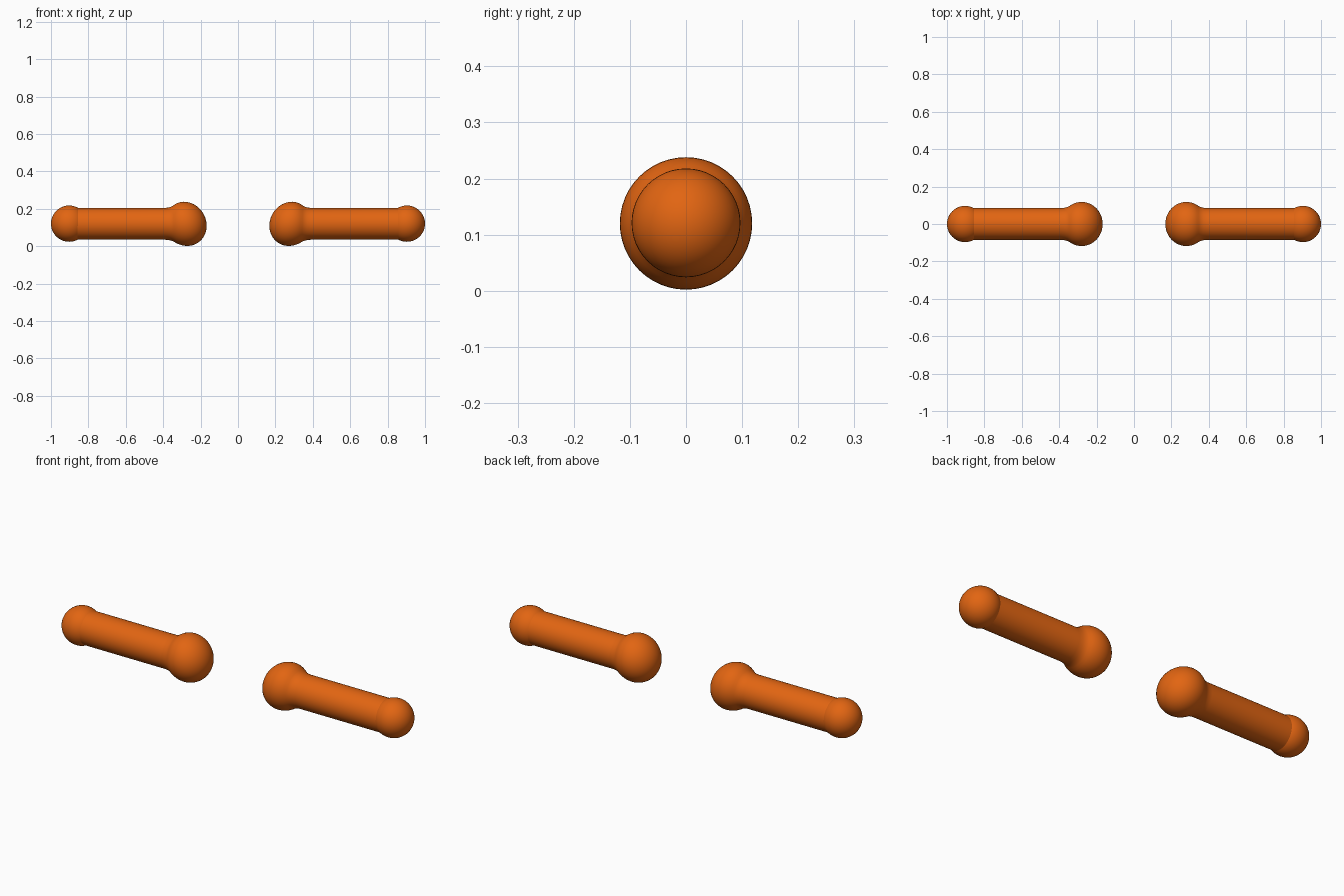
import bpy, bmesh, math

if "Cube" in bpy.data.objects:
    bpy.data.objects.remove(bpy.data.objects["Cube"])

Z = 0.12
SEG = 48

orange = bpy.data.materials.new("orange")
orange.diffuse_color = (0.76, 0.13, 0.006, 1)
orange.use_nodes = True
orange.node_tree.nodes["Principled BSDF"].inputs["Base Color"].default_value = orange.diffuse_color


def finish(bm, name):
    bmesh.ops.recalc_face_normals(bm, faces=bm.faces)
    mesh = bpy.data.meshes.new(name)
    bm.to_mesh(mesh)
    bm.free()
    mesh.materials.append(orange)
    mesh.shade_smooth()
    obj = bpy.data.objects.new(name, mesh)
    bpy.context.collection.objects.link(obj)
    return obj


def arm(side, s):
    # Shoulder ball flowing through a concave neck into a straight tube
    profile = []
    for i in range(19):
        a = math.radians(180 - i * 125 / 18)
        profile.append((0.28 + 0.112 * math.cos(a), 0.118 * math.sin(a)))
    profile += [(0.355, 0.091), (0.37, 0.087), (0.39, 0.085), (0.88, 0.085)]
    bm = bmesh.new()
    rings = []
    for x, r in profile:
        ring = []
        for k in range(SEG):
            t = math.tau * k / SEG
            dz = r * math.sin(t)
            lean = 0.08 * dz * max(0, min(1, (0.39 - x) / 0.11))
            ring.append(bm.verts.new((s * (x + lean), r * math.cos(t), Z + dz)))
        rings.append(ring)
    for a, b in zip(rings, rings[1:]):
        for k in range(SEG):
            n = (k + 1) % SEG
            bm.faces.new((a[k], a[n], b[n], b[k]))
    bmesh.ops.remove_doubles(bm, verts=bm.verts, dist=1e-5)
    finish(bm, side + "_arm")

    # Round hand at the outer end
    bm = bmesh.new()
    bmesh.ops.create_uvsphere(bm, u_segments=SEG, v_segments=24, radius=0.097)
    hand = finish(bm, side + "_hand")
    hand.location = (s * 0.903, 0, Z + 0.001)
    hand.rotation_euler = (0, math.pi / 2, 0)


arm("right", 1)
arm("left", -1)
